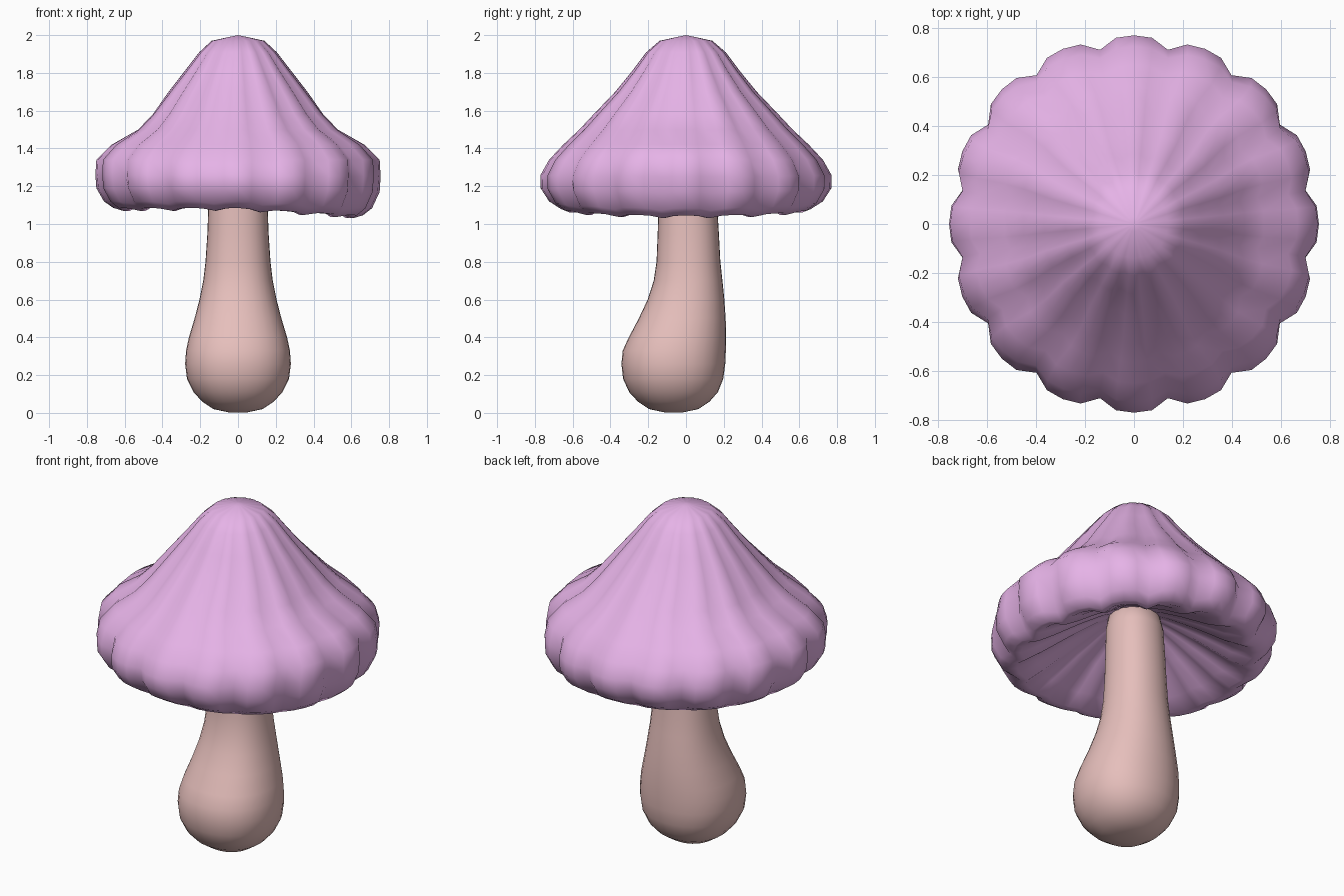
import bpy, bmesh, math


def material(name, rgb):
    m = bpy.data.materials.new(name)
    m.diffuse_color = (*rgb, 1)
    return m


def loft(name, rings, mat, tip=0.0):
    """Skin closed rings; the first and last ring are closed with a centre point."""
    bm = bmesh.new()
    rows = [[bm.verts.new(p) for p in ring] for ring in rings]
    n = len(rows[0])
    for a, b in zip(rows, rows[1:]):
        for i in range(n):
            j = (i + 1) % n
            bm.faces.new((a[i], a[j], b[j], b[i]))
    for row in (rows[0], rows[-1]):
        c = bm.verts.new((sum(v.co.x for v in row) / n, sum(v.co.y for v in row) / n,
                          row[0].co.z + tip))
        for i in range(n):
            bm.faces.new((c, row[i], row[(i + 1) % n]))
    bmesh.ops.recalc_face_normals(bm, faces=bm.faces)
    me = bpy.data.meshes.new(name)
    bm.to_mesh(me)
    bm.free()
    me.shade_smooth()
    me.materials.append(mat)
    ob = bpy.data.objects.new(name, me)
    bpy.context.collection.objects.link(ob)
    return ob


lilac = material("lilac", (0.79, 0.45, 0.80))
blush = material("blush", (0.79, 0.52, 0.50))

# Cap: x radius, y radius, height, pleat depth, droop share, side dent
cap_profile = [
    (0.03, 0.03, 1.994, 0.02, 0, 0), (0.14, 0.14, 1.97, 0.03, 0, 0),
    (0.205, 0.21, 1.91, 0.05, 0, 0), (0.285, 0.285, 1.81, 0.06, 0, 0.01),
    (0.375, 0.375, 1.70, 0.06, 0, 0.02), (0.47, 0.49, 1.58, 0.06, 0, 0.04),
    (0.55, 0.565, 1.50, 0.06, 0, 0.04), (0.675, 0.65, 1.42, 0.05, 0, 0.01),
    (0.75, 0.725, 1.34, 0.05, 0, 0), (0.755, 0.77, 1.26, 0.06, 0.2, 0),
    (0.75, 0.77, 1.19, 0.07, 0.5, 0), (0.71, 0.725, 1.12, 0.07, 0.9, 0),
    (0.66, 0.67, 1.085, 0.06, 1, 0),
    # gilled underside
    (0.62, 0.63, 1.085, 0.06, 1, 0), (0.52, 0.53, 1.125, 0.06, 0.6, 0),
    (0.35, 0.36, 1.22, 0.07, 0.2, 0), (0.20, 0.20, 1.30, 0.07, 0, 0),
    (0.06, 0.06, 1.36, 0.04, 0, 0)]
cap_rings = []
for rx, ry, z, pleat, droop, dent in cap_profile:
    ring = []
    for i in range(64):
        t = 2 * math.pi * i / 64
        valley = (1 - abs(math.cos(8 * t))) ** 1.6
        k = 1 - pleat * valley - dent * math.exp(-(math.sin(t) / 0.15) ** 2)
        k += 0.01 * math.sin(2 * t) ** 2      # slightly fuller on the diagonals
        dz = -0.04 * droop * max(0, math.cos(t)) - 0.015 * droop * valley
        ring.append((rx * k * math.cos(t), ry * k * math.sin(t), z + dz))
    cap_rings.append(ring)
loft("cap", cap_rings, lilac, 0.006)

# Stem: x radius, y radius, y centre, height (the bulb leans forward)
stem_profile = [
    (0.05, 0.05, -0.065, 0.003), (0.13, 0.13, -0.065, 0.02), (0.19, 0.19, -0.065, 0.06),
    (0.235, 0.235, -0.066, 0.11), (0.27, 0.265, -0.068, 0.18), (0.28, 0.275, -0.067, 0.26),
    (0.275, 0.273, -0.062, 0.33), (0.26, 0.258, -0.045, 0.40), (0.23, 0.23, -0.020, 0.50),
    (0.204, 0.203, 0.0, 0.60), (0.184, 0.182, 0.011, 0.70), (0.172, 0.169, 0.013, 0.80),
    (0.162, 0.162, 0.012, 0.95), (0.157, 0.155, 0.01, 1.10), (0.15, 0.15, 0.005, 1.25),
    (0.135, 0.135, 0.0, 1.33), (0.08, 0.08, 0.0, 1.37)]


def stem_ring(rx, ry, cy, z):
    ring = []
    for i in range(32):
        t = 2 * math.pi * i / 32
        k = 1 + 0.03 * math.sin(2 * t) ** 2   # softly squared section
        ring.append((rx * k * math.cos(t), cy + ry * k * math.sin(t), z))
    return ring


loft("stem", [stem_ring(*p) for p in stem_profile], blush)
